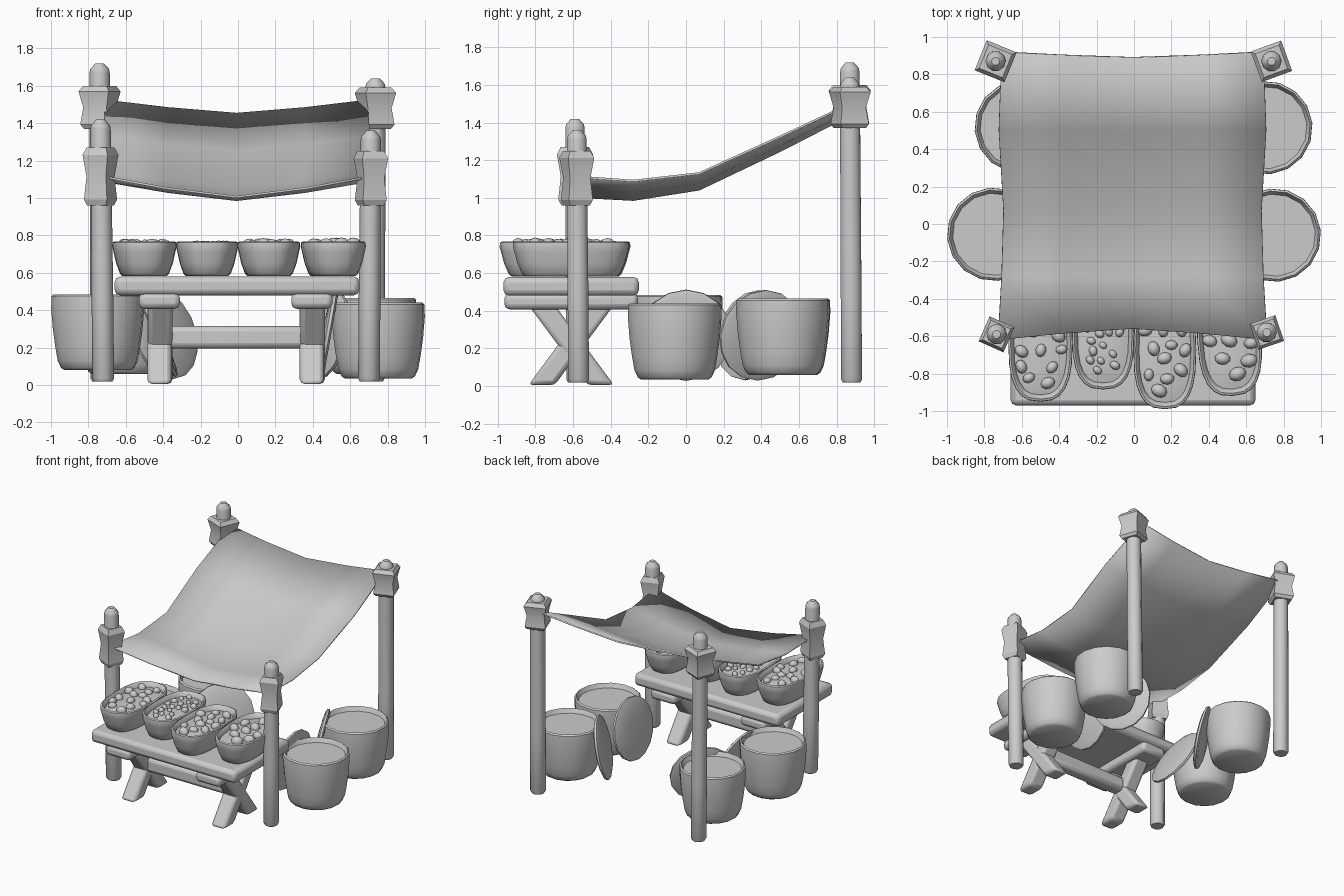
import bpy, bmesh, math, random
from mathutils import Matrix, Vector

random.seed(4)
if "Cube" in bpy.data.objects:
    bpy.data.objects.remove(bpy.data.objects["Cube"])

grey = bpy.data.materials.new("plain_grey")
grey.use_nodes = True
grey.diffuse_color = (0.6, 0.6, 0.6, 1)
grey.node_tree.nodes["Principled BSDF"].inputs["Base Color"].default_value = (0.6, 0.6, 0.6, 1)


def finish(name, bm, angle=40, bevel=0):
    """Turn a bmesh into a named, shaded object."""
    bmesh.ops.recalc_face_normals(bm, faces=bm.faces)
    mesh = bpy.data.meshes.new(name)
    bm.to_mesh(mesh)
    bm.free()
    mesh.materials.append(grey)
    obj = bpy.data.objects.new(name, mesh)
    bpy.context.collection.objects.link(obj)
    if bevel:
        mod = obj.modifiers.new("soft_edges", 'BEVEL')
        mod.width, mod.segments = bevel, 2
    bpy.ops.object.select_all(action='DESELECT')
    obj.select_set(True)
    bpy.context.view_layer.objects.active = obj
    bpy.ops.object.shade_smooth_by_angle(angle=math.radians(angle))
    return obj


def loft(bm, rings):
    """Skin a list of rings and cap both ends."""
    loops = [[bm.verts.new(p) for p in ring] for ring in rings]
    n = len(loops[0])
    for a, b in zip(loops, loops[1:]):
        for i in range(n):
            bm.faces.new((a[i], a[(i + 1) % n], b[(i + 1) % n], b[i]))
    bm.faces.new(loops[0])
    bm.faces.new(loops[-1])


def ring(x, y, z, rx, ry, sides, turn=0, power=2):
    """Closed superellipse ring."""
    pts = []
    for i in range(sides):
        a = math.tau * i / sides
        c, s = math.cos(a), math.sin(a)
        px = math.copysign(abs(c) ** (2 / power), c) * rx
        py = math.copysign(abs(s) ** (2 / power), s) * ry
        pts.append((x + px * math.cos(turn) - py * math.sin(turn),
                    y + px * math.sin(turn) + py * math.cos(turn), z))
    return pts


def box(name, center, size, shear=0, bevel=0.025):
    """Rounded box, optionally leaning along y."""
    bm = bmesh.new()
    bmesh.ops.create_cube(bm, size=1)
    for v in bm.verts:
        v.co = Vector(center) + Vector([c * s for c, s in zip(v.co, size)])
        v.co.y += shear * (v.co.z - center[2])
    return finish(name, bm, 50, bevel)


# Posts with domed tops and square flared collars
def post(name, x, y, top, low, high, corner, turn, lean):
    bm = bmesh.new()
    profile = [(0.02, 0.05), (0.035, 0.058), (0.5, 0.058), (low, 0.056),
               (top - 0.05, 0.054), (top - 0.03, 0.05), (top, 0.022)]
    loft(bm, [ring(x - lean * (1 - z / top), y + 0.01 * (1 - z / top), z, r, r, 10)
              for z, r in profile])
    finish(name + "_post", bm)
    bm = bmesh.new()
    collar = [(0, 0.75), (0.1, 0.92), (0.5, 0.78), (0.87, 1), (1, 0.78)]
    loft(bm, [ring(x, y, low + t * (high - low), corner * s, corner * s, 4,
                   math.radians(45 + turn)) for t, s in collar])
    finish(name + "_collar", bm, 25)


post("front_right", -0.735, -0.59, 1.42, 0.96, 1.27, 0.103, -24, -0.015)
post("front_left", 0.71, -0.58, 1.36, 0.96, 1.25, 0.103, 19, 0.01)
post("back_right", -0.74, 0.87, 1.72, 1.37, 1.60, 0.122, -22, -0.01)
post("back_left", 0.735, 0.87, 1.64, 1.37, 1.59, 0.122, 20, 0.01)

# Sagging cloth canopy: (y, edge height, middle drop, half width)
canopy_rows = [(0.92, 1.52, 0.07, 0.70), (0.50, 1.325, 0.075, 0.715),
               (0.07, 1.13, 0.085, 0.69), (-0.28, 1.09, 0.10, 0.70),
               (-0.62, 1.115, 0.11, 0.72)]
bm = bmesh.new()
rows = []
for k, (y, z, drop, half) in enumerate(canopy_rows):
    bow = {0: -0.03, 4: 0.06}.get(k, 0)
    row = []
    for t in (-1, -0.52, 0, 0.52, 1):
        f = 1 - abs(t) ** 1.3
        row.append(bm.verts.new((t * half - 0.008, y + bow * f, z - drop * f)))
    rows.append(row)
for a, b in zip(rows, rows[1:]):
    for i in range(4):
        bm.faces.new((a[i], a[i + 1], b[i + 1], b[i]))
canopy = finish("canopy", bm, 60)
cloth = canopy.modifiers.new("cloth_thickness", 'SOLIDIFY')
cloth.thickness, cloth.offset = 0.012, 0

# Trestle table
TABLE_Y = -0.61
box("table_top", (-0.005, TABLE_Y, 0.53), (1.31, 0.72, 0.1), bevel=0.03)
box("stretcher", (-0.01, TABLE_Y, 0.255), (0.74, 0.11, 0.12), bevel=0.03)
for side, x in (("right", -0.42), ("left", 0.395)):
    box(side + "_crossbar", (x, TABLE_Y, 0.45), (0.22, 0.71, 0.085), bevel=0.028)
    for label, slope, dx in (("a", 0.74, 0), ("b", -0.74, 0.004)):
        box(side + "_leg_" + label, (x + dx, TABLE_Y, 0.218), (0.13, 0.14, 0.425), slope)


# Oblong bowls filled with produce
def bowl(name, x, y, rx, ry, turn, count, size):
    bm = bmesh.new()
    profile = [(0.582, 0.68), (0.595, 0.76), (0.65, 0.88), (0.71, 0.96), (0.74, 1),
               (0.762, 0.99), (0.768, 0.93), (0.755, 0.86), (0.73, 0.82), (0.748, 0.45)]
    loft(bm, [ring(x, y, z, rx * s, ry - rx * (1 - s) * 1.2, 24, turn, 2.7)
              for z, s in profile])
    finish(name, bm, 50)
    bm = bmesh.new()
    placed = []
    for _ in range(600):
        p = Vector((random.uniform(-1, 1) * rx * 0.68, random.uniform(-1, 1) * ry * 0.75, 0))
        inside = (p.x / rx / 0.7) ** 2 + (p.y / ry / 0.78) ** 2 < 1
        if len(placed) < count and inside and all((p - q).length > size * 2.1 for q in placed):
            placed.append(p)
            r = size * random.uniform(0.8, 1.1)
            place = (Matrix.Translation((x, y, 0.748)) @ Matrix.Rotation(turn, 4, 'Z')
                     @ Matrix.Translation(p)
                     @ Matrix.Rotation(random.uniform(0, math.pi), 4, 'Z')
                     @ Matrix.Diagonal((r * 1.15, r * 0.9, r, 1)))
            bmesh.ops.create_icosphere(bm, subdivisions=2, radius=1, matrix=place)
    finish(name + "_produce", bm, 60)


bowl("bowl_1", -0.50, -0.635, 0.172, 0.315, 0, 14, 0.032)
bowl("bowl_2", -0.165, -0.59, 0.166, 0.295, 0, 20, 0.024)
bowl("bowl_3", 0.165, -0.675, 0.168, 0.315, 0, 14, 0.036)
bowl("bowl_4", 0.51, -0.61, 0.172, 0.31, 0.06, 14, 0.042)


# Round baskets, each with a lid leaning on it
def basket(name, x, y, z, r):
    bm = bmesh.new()
    profile = [(0, 0.72), (0.012, 0.79), (0.05, 0.86), (0.12, 0.91), (0.22, 0.965),
               (0.33, 1), (0.395, 0.995), (0.405, 0.95), (0.385, 0.91), (0.37, 0.88)]
    loft(bm, [ring(x, y, z + h, r * s, r * s, 16, 0.1) for h, s in profile])
    finish(name, bm, 45)


def lid(name, x, y, heading, tilt):
    bm = bmesh.new()
    profile = [(-0.018, 0.22), (-0.008, 0.245), (0.008, 0.245), (0.02, 0.21), (0.028, 0.1)]
    loft(bm, [ring(0, 0, h, r, r, 16) for h, r in profile])
    bm.transform(Matrix.Translation((x, y, 0.27))
                 @ Matrix.Rotation(math.radians(heading), 4, 'Z')
                 @ Matrix.Rotation(math.radians(90 - tilt), 4, 'Y'))
    finish(name, bm, 40)


basket("front_left_basket", 0.75, -0.06, 0.035, 0.25)
basket("back_left_basket", 0.705, 0.515, 0.06, 0.25)
basket("front_right_basket", -0.75, -0.055, 0.08, 0.25)
basket("back_right_basket", -0.605, 0.52, 0.06, 0.248)
lid("front_left_lid", 0.48, 0.0, 180, 10)
lid("back_left_lid", 0.47, 0.40, 207, 12)
lid("front_right_lid", -0.43, -0.02, 0, 24)
lid("back_right_lid", -0.39, 0.35, -42, 14)
